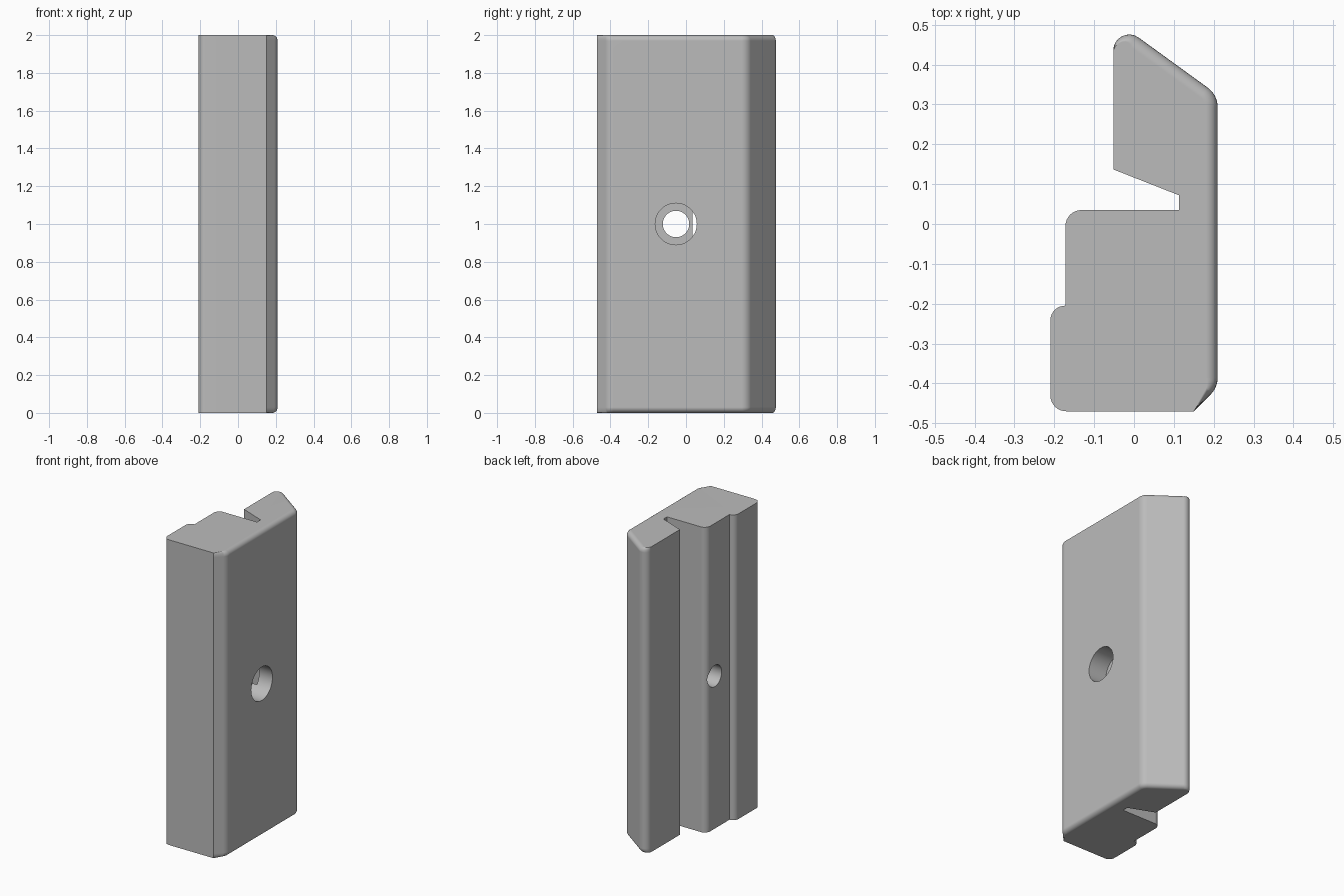
import bpy
import bmesh
from math import sqrt, sin, cos, pi
from mathutils import Vector

HEIGHT = 2.0
RIM = 0.03       # radius of the rounded end rims
ARC_STEPS = 8

cube = bpy.data.objects.get("Cube")
if cube:
    bpy.data.objects.remove(cube, do_unlink=True)

grey = bpy.data.materials.new("plain_grey")
grey.use_nodes = True
colour = (0.5, 0.5, 0.5, 1)
grey.diffuse_color = colour
grey.node_tree.nodes["Principled BSDF"].inputs["Base Color"].default_value = colour

# Profile corners, counter-clockwise: x, y, radius, rim rounding before and after
CORNERS = [
    (-0.21, -0.47, 0.04, 0, 0),
    (0.15, -0.47, 0, 0, 0),
    (0.21, -0.41, 0.06, 0.6, 1),
    (0.21, 0.324, 0.06, 1, 1),
    (-0.052, 0.514, 0.04, 1, 0),
    (-0.052, 0.137, 0, 0, 0),
    (0.113, 0.072, 0, 0, 0),
    (0.113, 0.035, 0, 0, 0),
    (-0.172, 0.035, 0.04, 0, 0),
    (-0.172, -0.205, 0, 0, 0),
    (-0.21, -0.205, 0.037, 0, 0),
]


def rounded_profile(corners):
    """Return (point, outward normal, rim weight) around the rounded outline."""
    result = []
    for i, (x, y, radius, w0, w1) in enumerate(corners):
        p = Vector((x, y))
        before = (Vector(corners[i - 1][:2]) - p).normalized()
        after = (Vector(corners[(i + 1) % len(corners)][:2]) - p).normalized()
        if radius == 0:
            result.append((p, Vector((0, 0)), 0))
            continue
        half = before.angle(after) / 2
        centre = p + (before + after).normalized() * radius / sin(half)
        start = Vector((-before.y, before.x)) * -1
        start = -start if start.dot(p - centre) < 0 else start
        sweep = pi - 2 * half
        for k in range(ARC_STEPS + 1):
            t = k / ARC_STEPS
            a = sweep * t
            n = Vector((start.x * cos(a) - start.y * sin(a),
                        start.x * sin(a) + start.y * cos(a)))
            result.append((centre + n * radius, n, w0 + (w1 - w0) * t))
    return result


# Extruded body, with the outer rim drawn in towards each end
outline = rounded_profile(CORNERS)
quarter = [k * pi / 12 for k in range(7)]
levels = [(RIM * (1 - cos(a)), RIM * (1 - sin(a))) for a in quarter]
levels = [(z, inset) for z, inset in levels]
levels += [(HEIGHT - z, inset) for z, inset in reversed(levels)]

bm = bmesh.new()
rings = [[bm.verts.new((*(p - n * inset * w), z)) for p, n, w in outline]
         for z, inset in levels]
for low, high in zip(rings, rings[1:]):
    for i in range(len(low)):
        j = (i + 1) % len(low)
        bm.faces.new((low[i], low[j], high[j], high[i]))
bm.faces.new(rings[0][::-1])
bm.faces.new(rings[-1])
bmesh.ops.recalc_face_normals(bm, faces=bm.faces)
mesh = bpy.data.meshes.new("grooved_block")
bm.to_mesh(mesh)
bm.free()
body = bpy.data.objects.new("grooved_block", mesh)
bpy.context.collection.objects.link(body)
mesh.materials.append(grey)

bpy.ops.object.select_all(action="DESELECT")


def drill(name, radius, x_start, x_end):
    """Cut a round hole along x through the middle of the body."""
    bpy.ops.mesh.primitive_cylinder_add(
        vertices=48, radius=radius, depth=x_end - x_start,
        location=((x_start + x_end) / 2, -0.053, HEIGHT / 2),
        rotation=(0, pi / 2, 0))
    cutter = bpy.context.object
    cutter.name = name
    cutter.data.materials.append(grey)
    cut = body.modifiers.new(name, "BOOLEAN")
    cut.operation = "DIFFERENCE"
    cut.solver = "EXACT"
    cut.object = cutter
    bpy.context.view_layer.objects.active = body
    bpy.ops.object.modifier_apply(modifier=name)
    bpy.data.objects.remove(cutter, do_unlink=True)


# Stepped screw hole
drill("screw_recess", 0.11, 0.08, 0.4)
drill("screw_hole", 0.07, -0.4, 0.4)

# Smooth rounds, flat faces
body.select_set(True)
bpy.context.view_layer.objects.active = body
bpy.ops.object.shade_smooth_by_angle(angle=pi / 6)
weighted = body.modifiers.new("even_shading", "WEIGHTED_NORMAL")
weighted.keep_sharp = True
